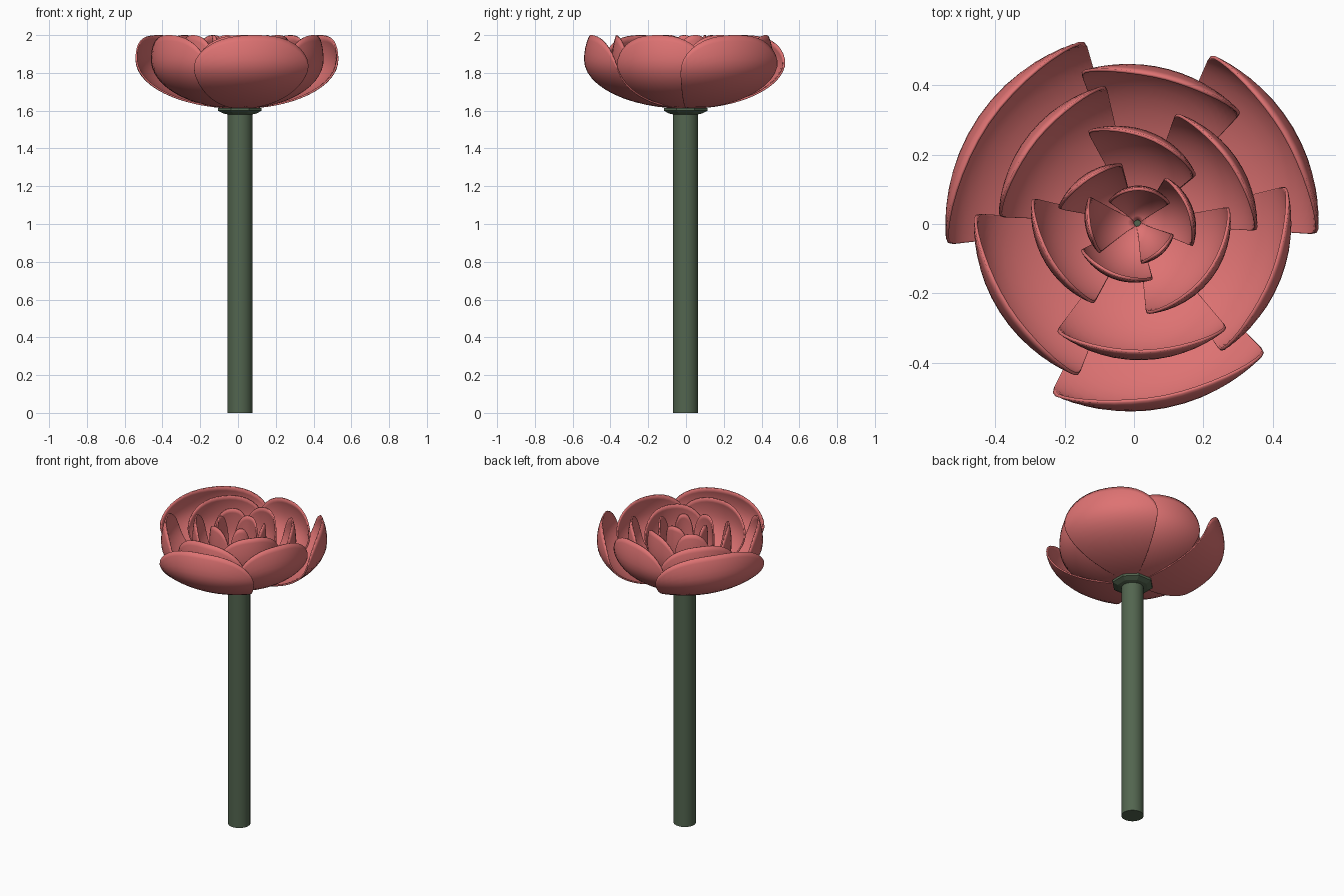
import bpy, bmesh, math

if "Cube" in bpy.data.objects:
    bpy.data.objects.remove(bpy.data.objects["Cube"])

CX, CY = 0.01, 0.003        # flower axis
BASE, MID, TOP = 1.61, 0.26, 2.0


def material(name, rgb):
    m = bpy.data.materials.new(name)
    m.diffuse_color = (*rgb, 1)
    m.use_nodes = True
    m.node_tree.nodes["Principled BSDF"].inputs["Base Color"].default_value = m.diffuse_color
    return m


PINK = material("petal_pink", (0.73, 0.17, 0.17))
GREEN = material("stem_green", (0.085, 0.13, 0.078))


def finish(bm, name, mat, smooth=True):
    bmesh.ops.recalc_face_normals(bm, faces=bm.faces)
    me = bpy.data.meshes.new(name)
    bm.to_mesh(me)
    bm.free()
    me.materials.append(mat)
    ob = bpy.data.objects.new(name, me)
    bpy.context.collection.objects.link(ob)
    if smooth:
        bpy.ops.object.select_all(action='DESELECT')
        ob.select_set(True)
        bpy.context.view_layer.objects.active = ob
        bpy.ops.object.shade_smooth_by_angle(angle=math.radians(40))
    return ob


def lathe(name, profile, sides, mat, smooth):
    """Closed solid of revolution from (radius, z) points."""
    bm = bmesh.new()
    rings = [[bm.verts.new((CX + r * math.cos(2 * math.pi * (i + .5) / sides),
                            CY - 0.005 + r * math.sin(2 * math.pi * (i + .5) / sides), z))
              for i in range(sides)] for r, z in profile]
    for a, b in zip(rings, rings[1:]):
        for i in range(sides):
            j = (i + 1) % sides
            bm.faces.new((a[i], a[j], b[j], b[i]))
    bm.faces.new(rings[0][::-1])
    bm.faces.new(rings[-1])
    return finish(bm, name, mat, smooth)


def petal(name, x0, y0, x1, y1, nu=20, nv=16):
    """Cupped sector whose widest corners lie at the two given points."""
    a0, a1 = (math.atan2(y - CY, x - CX) for x, y in ((x0, y0), (x1, y1)))
    r0, r1 = math.hypot(x0 - CX, y0 - CY), math.hypot(x1 - CX, y1 - CY)
    sweep = (a1 - a0 + math.pi) % (2 * math.pi) - math.pi
    bm = bmesh.new()
    cols = []
    for i in range(nu + 1):
        u = math.sin((i / nu - 0.5) * math.pi)
        k = (u + 1) / 2
        ang, R = a0 + sweep * k, r0 + (r1 - r0) * k
        # rounded tip: the rim drops toward both corners
        rim = 1.80 + (TOP - 1.80) * math.sqrt(max(0, 1 - abs(u) ** 2.5))
        end = math.acos(1 - (rim - BASE) / MID)
        start = math.asin(0.012 / R)
        col = []
        for j in range(nv + 1):
            t = start + (end - start) * j / nv
            s = math.sin(t)
            if t > math.pi / 2:         # gentle inward curl above the belly
                s = 1 - 0.4 * (1 - s)
            col.append(bm.verts.new((CX + R * s * math.cos(ang), CY + R * s * math.sin(ang),
                                     BASE + MID * (1 - math.cos(t)))))
        cols.append(col)
    for a, b in zip(cols, cols[1:]):
        for j in range(nv):
            bm.faces.new((a[j], a[j + 1], b[j + 1], b[j]))
    # every petal sweeps clockwise, so this winding faces outward
    if sweep > 0:
        bmesh.ops.reverse_faces(bm, faces=bm.faces)
    ob = finish(bm, name, PINK)
    # make sure the normals point away from the axis before thickening
    f = ob.data.polygons[len(ob.data.polygons) // 2 + nv // 2]
    if f.normal.x * (f.center.x - CX) + f.normal.y * (f.center.y - CY) < 0:
        ob.data.flip_normals()
    mod = ob.modifiers.new("thickness", 'SOLIDIFY')
    mod.thickness = 0.009
    mod.offset = -1


# stem and flared calyx
lathe("stem", [(0.067, 0), (0.067, 1.60)], 32, GREEN, True)
lathe("calyx", [(0.07, 1.58), (0.095, 1.585), (0.125, 1.60), (0.125, 1.614)], 8, GREEN, False)

# petal rings from the outside in, three petals each: corner x, y to corner x, y
rings = [
    [(-.14, .53, -.54, -.06), (.53, -.03, .22, .49), (-.24, -.49, .38, -.37)],
    [(.31, .32, -.155, .44), (-.46, .03, -.16, -.44), (.25, -.37, .44, .11)],
    [(-.08, .40, -.39, .02), (.355, -.02, .12, .32), (-.225, -.31, .27, -.30)],
    [(.18, .14, -.135, .27), (-.295, .075, -.115, -.23), (.035, -.26, .275, .05)],
    [(-.035, .175, -.22, .045), (.17, -.065, .09, .135), (-.155, -.075, .055, -.16)],
    [(.105, .06, -.075, .065), (-.13, .08, -.10, -.085), (.02, -.115, .115, -.03)],
]
for n, ring in enumerate(rings):
    for k, corners in enumerate(ring):
        petal(f"petal_ring{n + 1}_{k + 1}", *corners)
